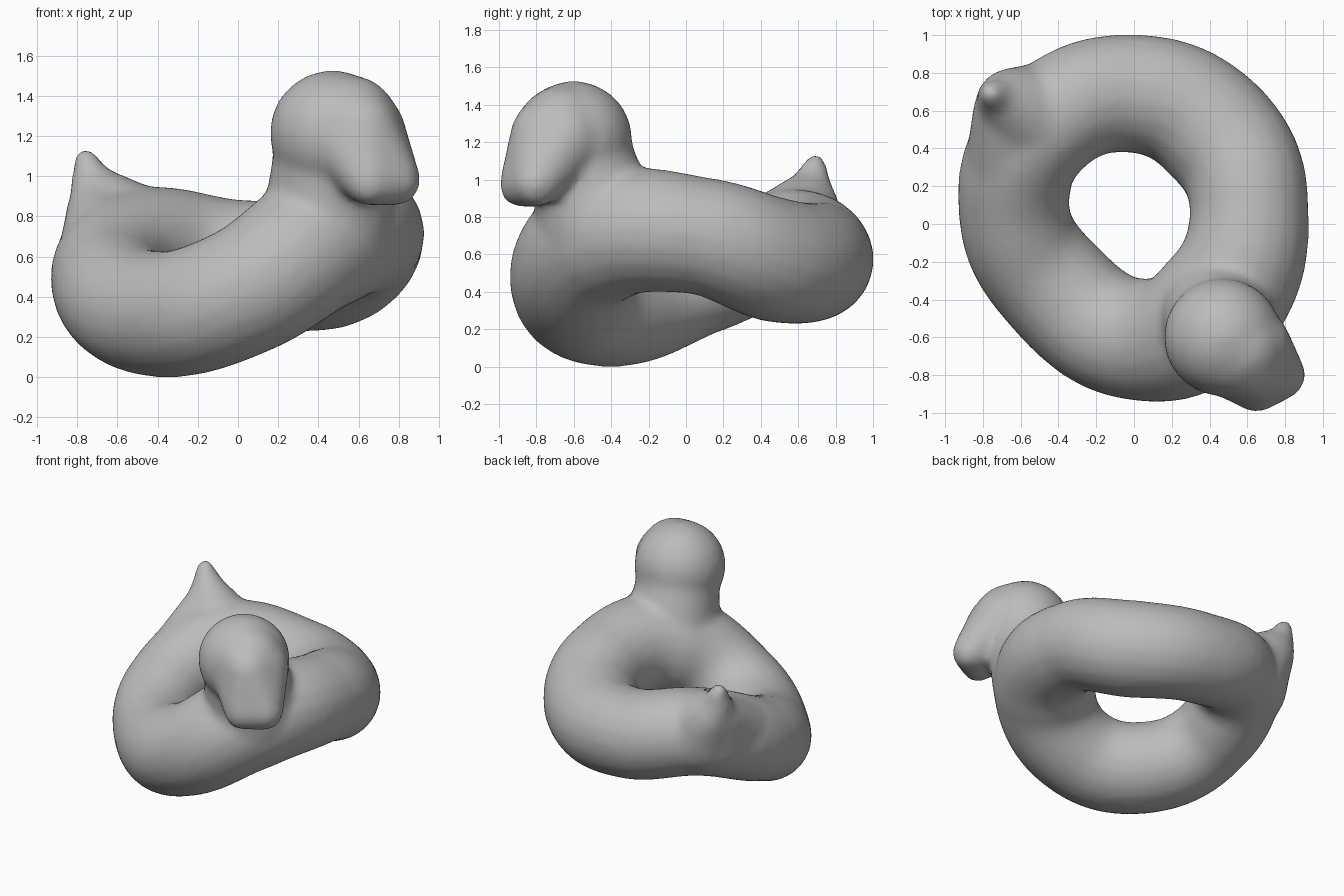
import bpy, bmesh
from mathutils import Matrix

cube = bpy.data.objects.get("Cube")
if cube:
    bpy.data.objects.remove(cube, do_unlink=True)

vinyl = bpy.data.materials.new("grey vinyl")
vinyl.use_nodes = True
grey = (0.5, 0.5, 0.5, 1)
vinyl.diffuse_color = grey
vinyl.node_tree.nodes["Principled BSDF"].inputs["Base Color"].default_value = grey


def hull(name, *balls):
    """Rounded solid stretched over balls given as (x, y, z, radius)."""
    bm = bmesh.new()
    for x, y, z, r in balls:
        bmesh.ops.create_icosphere(bm, subdivisions=3, radius=r,
                                   matrix=Matrix.Translation((x, y, z)))
    res = bmesh.ops.convex_hull(bm, input=bm.verts)
    loose = {g for g in res["geom_interior"] + res["geom_unused"]
             if isinstance(g, bmesh.types.BMVert)}
    bmesh.ops.delete(bm, geom=list(loose), context="VERTS")
    mesh = bpy.data.meshes.new(name)
    bm.to_mesh(mesh)
    bm.free()
    ob = bpy.data.objects.new(name, mesh)
    bpy.context.collection.objects.link(ob)
    return ob


# Wavy inflatable ring: a closed path with a radius at each point
path = [(0.61, 0.07, 0.70, 0.315), (0.44, 0.48, 0.57, 0.335),
        (0.00, 0.69, 0.57, 0.315), (-0.47, 0.52, 0.64, 0.305),
        (-0.635, 0.07, 0.46, 0.295), (-0.405, -0.35, 0.315, 0.315),
        (0.01, -0.61, 0.42, 0.325), (0.43, -0.44, 0.69, 0.352)]
curve = bpy.data.curves.new("ring", "CURVE")
curve.dimensions = "3D"
curve.bevel_depth = 1
curve.bevel_resolution = 8
spline = curve.splines.new("BEZIER")
spline.bezier_points.add(len(path) - 1)
spline.use_cyclic_u = True
for p, (x, y, z, r) in zip(spline.bezier_points, path):
    p.co = (x, y, z)
    p.radius = r
    p.handle_left_type = p.handle_right_type = "AUTO"
ring = bpy.data.objects.new("duck_float", curve)
bpy.context.collection.objects.link(ring)
bpy.ops.object.select_all(action="DESELECT")
ring.select_set(True)
bpy.context.view_layer.objects.active = ring
bpy.ops.object.convert(target="MESH")
ring = bpy.context.object

# Neck, head, drooping bill and tail
parts = [
    hull("neck", (0.45, -0.47, 0.77, 0.33), (0.46, -0.57, 1.14, 0.28)),
    hull("head", (0.47, -0.60, 1.215, 0.315)),
    hull("bill", (0.56, -0.66, 1.27, 0.235), (0.50, -0.67, 1.26, 0.24),
         (0.62, -0.65, 1.22, 0.215), (0.62, -0.76, 1.24, 0.18),
         (0.65, -0.88, 0.97, 0.12), (0.78, -0.80, 0.98, 0.13)),
    hull("tail", (-0.52, 0.55, 0.66, 0.30), (-0.66, 0.66, 0.84, 0.165),
         (-0.73, 0.67, 0.96, 0.105)),
    hull("tail_tip", (-0.70, 0.66, 0.90, 0.135), (-0.76, 0.69, 1.08, 0.06)),
    hull("tail_side", (-0.635, 0.12, 0.47, 0.29), (-0.57, 0.50, 0.64, 0.29),
         (-0.71, 0.62, 0.85, 0.14)),
]

# Weld everything into one soft skin
for part in parts:
    part.select_set(True)
bpy.context.view_layer.objects.active = ring
bpy.ops.object.join()
skin = ring.modifiers.new("skin", "REMESH")
skin.mode = "VOXEL"
skin.voxel_size = 0.025
soften = ring.modifiers.new("soften", "SMOOTH")
soften.factor = 0.5
soften.iterations = 14
for m in ("skin", "soften"):
    bpy.ops.object.modifier_apply(modifier=m)
ring.data.materials.clear()
ring.data.materials.append(vinyl)
bpy.ops.object.shade_smooth()
